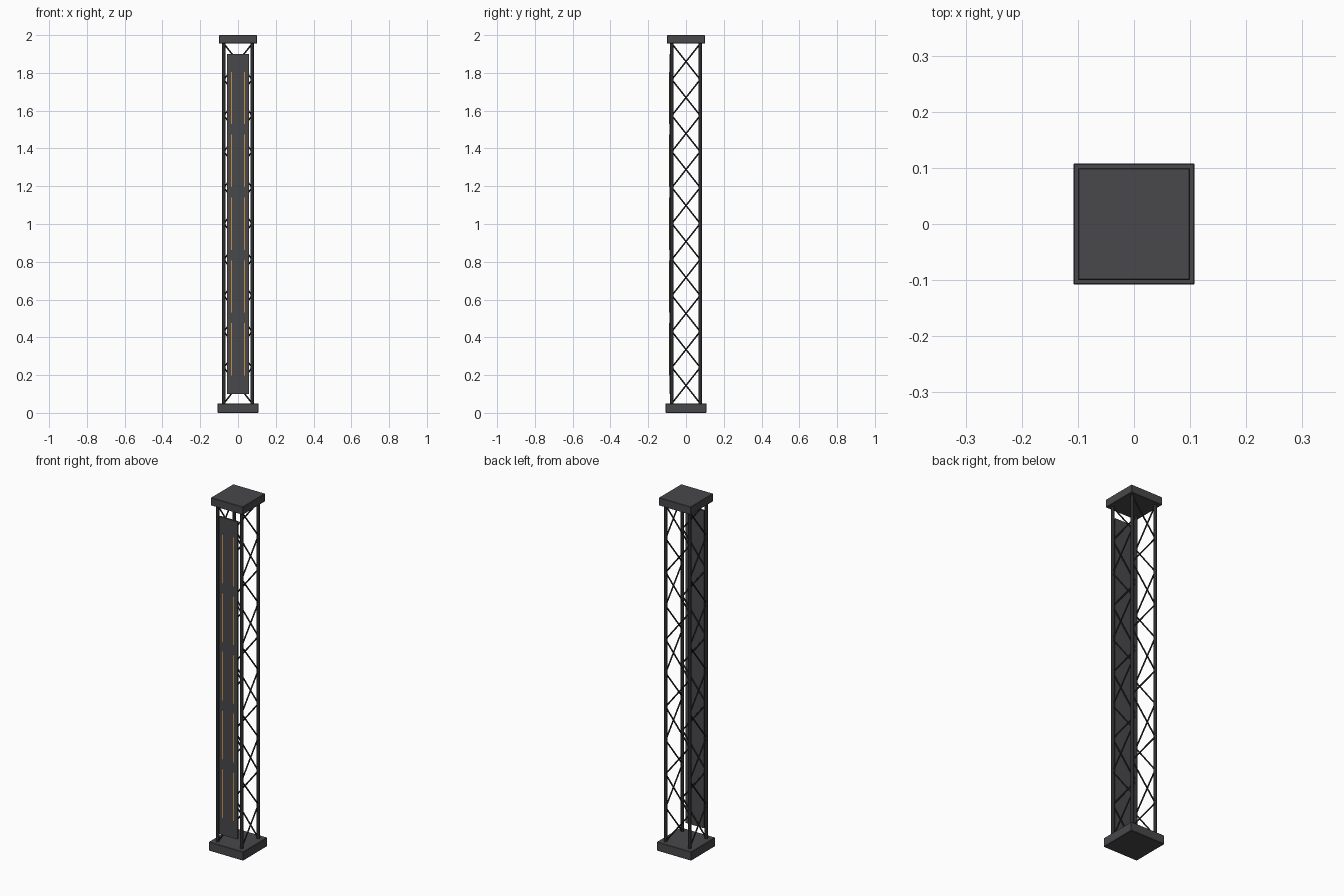
import bpy
from mathutils import Vector

if "Cube" in bpy.data.objects:
    bpy.data.objects.remove(bpy.data.objects["Cube"])


def material(name, color):
    m = bpy.data.materials.new(name)
    m.diffuse_color = (*color, 1)
    m.use_nodes = True
    m.node_tree.nodes["Principled BSDF"].inputs["Base Color"].default_value = m.diffuse_color
    return m


PLATE = material("dark_grey", (0.065, 0.065, 0.07))
STEEL = material("black_steel", (0.025, 0.025, 0.027))
AMBER = material("amber", (0.6, 0.28, 0.06))


def box(name, center, size, mat, bevel=0.0):
    bpy.ops.mesh.primitive_cube_add(size=1, location=center)
    ob = bpy.context.object
    ob.name = name
    ob.scale = size
    bpy.ops.object.transform_apply(location=False, rotation=False, scale=True)
    ob.data.materials.append(mat)
    if bevel:
        mod = ob.modifiers.new("soft_edge", 'BEVEL')
        mod.width = bevel
        mod.segments = 1
    return ob


def rod(name, a, b, radius, sides):
    a, b = Vector(a), Vector(b)
    d = b - a
    bpy.ops.mesh.primitive_cylinder_add(
        vertices=sides, radius=radius, depth=d.length, location=(a + b) / 2,
        rotation=d.to_track_quat('Z', 'Y').to_euler())
    ob = bpy.context.object
    ob.name = name
    ob.data.materials.append(STEEL)
    bpy.ops.object.shade_smooth_by_angle()
    return ob


BOTTOM, TOP, R = 0.05, 1.955, 0.075

# Base and cap plates
box("base_plate", (0, 0, 0.025), (0.216, 0.216, 0.05), PLATE, 0.002)
box("cap_plate", (0, 0, 1.9775), (0.2, 0.2, 0.045), PLATE, 0.002)

# Corner posts
corners = [(-R, -R), (R, -R), (R, R), (-R, R)]
for i, (x, y) in enumerate(corners):
    rod(f"corner_post_{i}", (x, y, BOTTOM), (x, y, TOP), 0.009, 12)

# Zigzag bracing running round the four sides
BAYS = 10
step = (TOP - BOTTOM) / BAYS
for i in range(4):
    a, b = corners[i], corners[(i + 1) % 4]
    for k in range(BAYS):
        p, q = (a, b) if k % 2 == 0 else (b, a)
        z = BOTTOM + k * step
        rod(f"brace_{i}_{k}", (*p, z), (*q, z + step), 0.004, 8)

# Front panel with amber light strips
box("front_panel", (0, -0.083, 1.0), (0.114, 0.01, 1.8), PLATE)
for side in (-1, 1):
    for k in range(5):
        box(f"light_strip_{side}_{k}", (side * 0.034, -0.088, 0.337 + k * 0.3325),
            (0.006, 0.004, 0.277), AMBER)
